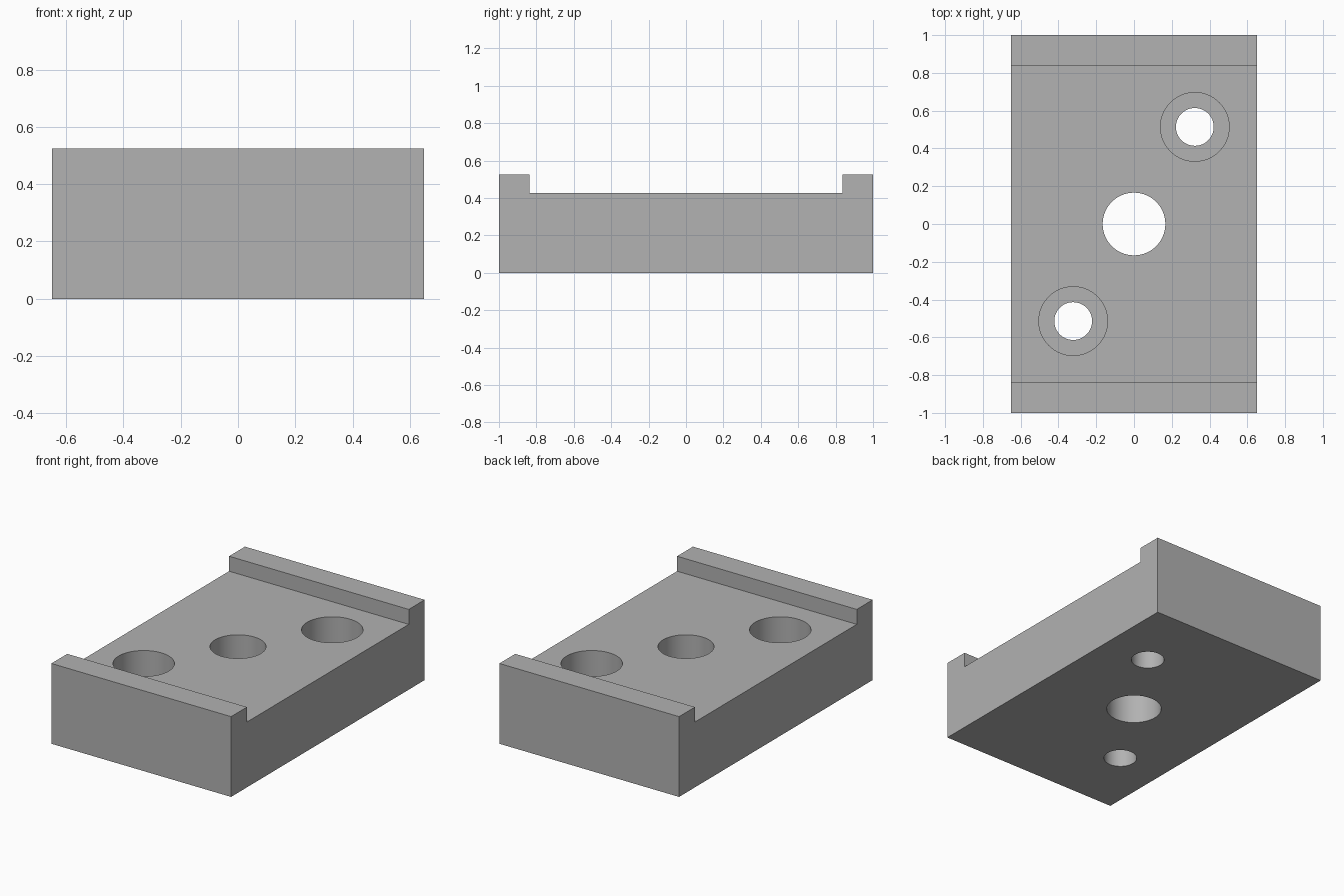
import bpy, bmesh

if "Cube" in bpy.data.objects:
    bpy.data.objects.remove(bpy.data.objects["Cube"])

HALF_X, FLOOR_Z, TOP_Z, STEP_Y = 0.65, 0.427, 0.525, 0.836
BORE_Z = 0.215  # floor of the counterbores

grey = bpy.data.materials.new("grey")
grey.diffuse_color = (0.445, 0.445, 0.445, 1)
grey.use_nodes = True
grey.node_tree.nodes["Principled BSDF"].inputs["Base Color"].default_value = grey.diffuse_color

# Block: channel profile in the YZ plane, extruded along x
profile = [(-1, 0), (1, 0), (1, TOP_Z), (STEP_Y, TOP_Z), (STEP_Y, FLOOR_Z),
           (-STEP_Y, FLOOR_Z), (-STEP_Y, TOP_Z), (-1, TOP_Z)]
bm = bmesh.new()
face = bm.faces.new([bm.verts.new((-HALF_X, y, z)) for y, z in profile])
ext = bmesh.ops.extrude_face_region(bm, geom=[face])
bmesh.ops.translate(bm, vec=(2 * HALF_X, 0, 0),
                    verts=[v for v in ext["geom"] if isinstance(v, bmesh.types.BMVert)])
bmesh.ops.recalc_face_normals(bm, faces=bm.faces)
mesh = bpy.data.meshes.new("channel_block")
bm.to_mesh(mesh)
bm.free()
mesh.materials.append(grey)
block = bpy.data.objects.new("channel_block", mesh)
bpy.context.collection.objects.link(block)


def drill(name, x, y, radius, bottom):
    """Cut a vertical round hole from above down to the given height."""
    top = 0.8
    bpy.ops.mesh.primitive_cylinder_add(vertices=64, radius=radius, depth=top - bottom,
                                        location=(x, y, (top + bottom) / 2))
    cutter = bpy.context.object
    cutter.name = name
    cutter.data.materials.append(grey)
    cutter.hide_render = True
    mod = block.modifiers.new(name, "BOOLEAN")
    mod.operation, mod.solver, mod.object = "DIFFERENCE", "EXACT", cutter
    bpy.context.view_layer.objects.active = block
    bpy.ops.object.modifier_apply(modifier=mod.name)
    bpy.data.objects.remove(cutter, do_unlink=True)


# Centre hole and two diagonal counterbored screw holes
drill("centre_hole", 0, 0, 0.166, -0.2)
for side in (-1, 1):
    drill("counterbore", side * 0.322, side * 0.514, 0.182, BORE_Z)
    drill("screw_hole", side * 0.322, side * 0.514, 0.1, -0.2)

# Smooth hole walls, sharp edges
bpy.ops.object.select_all(action="DESELECT")
block.select_set(True)
bpy.context.view_layer.objects.active = block
bpy.ops.object.shade_smooth_by_angle(angle=0.52)
